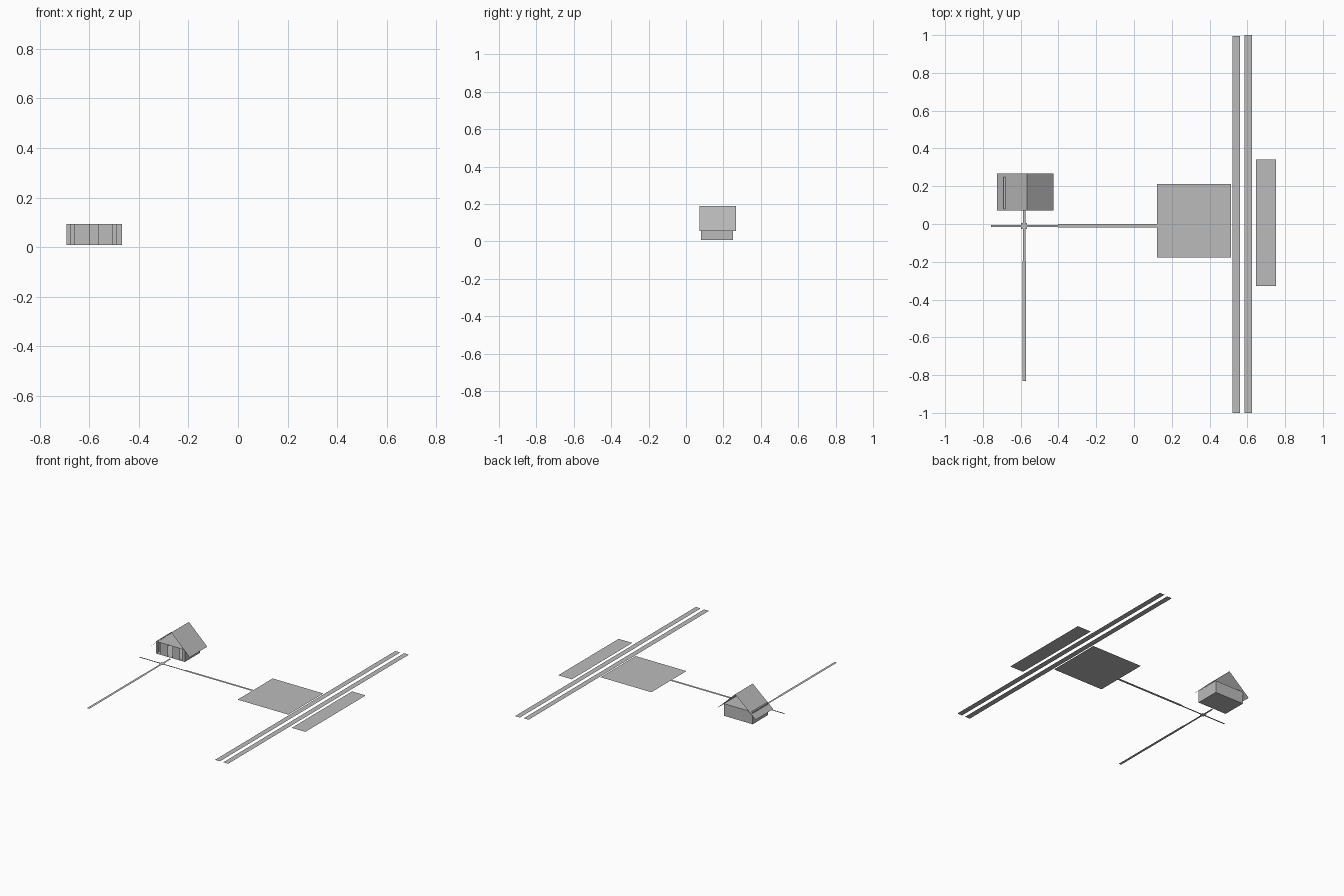
import bpy

if "Cube" in bpy.data.objects:
    bpy.data.objects.remove(bpy.data.objects["Cube"])

grey = bpy.data.materials.new("plain grey")
grey.diffuse_color = (0.5, 0.5, 0.5, 1)
grey.use_nodes = True
grey.node_tree.nodes["Principled BSDF"].inputs["Base Color"].default_value = grey.diffuse_color


def sheet(name, quads):
    """Object made of flat four-cornered panels."""
    verts = [p for q in quads for p in q]
    faces = [tuple(range(4 * i, 4 * i + 4)) for i in range(len(quads))]
    me = bpy.data.meshes.new(name)
    me.from_pydata(verts, [], faces)
    me.materials.append(grey)
    ob = bpy.data.objects.new(name, me)
    bpy.context.collection.objects.link(ob)
    return ob


def level(x0, x1, y0, y1, z):
    return [(x0, y0, z), (x1, y0, z), (x1, y1, z), (x0, y1, z)]


def upright(a, b, z0, z1):
    return [(*a, z0), (*b, z0), (*b, z1), (*a, z1)]


# Ground strips, lot and footpaths
ground = {
    "road_lane_left": (0.522, 0.56, -1, 0.995, 0.0),
    "road_lane_right": (0.586, 0.624, -1, 1, 0.0),
    "parking_lot": (0.121, 0.514, -0.177, 0.211, 0.0),
    "roadside_strip": (0.645, 0.751, -0.327, 0.341, 0.0),
    "path_west": (-0.757, -0.598, -0.016, -0.006, 0.0),
    "path_middle": (-0.566, -0.403, -0.016, -0.006, 0.0),
    "path_east": (-0.403, 0.121, -0.018, 0.0, 0.0),
    "path_crossing": (-0.598, -0.566, -0.027, 0.005, 0.0),
    "path_to_house": (-0.587, -0.574, 0.005, 0.08, 0.0),
    "path_front": (-0.587, -0.574, -0.195, -0.027, 0.0),
    "path_south": (-0.589, -0.571, -0.83, -0.195, 0.0),
}
for name, dims in ground.items():
    sheet(name, [level(*dims)])

# House shell: floor, ceiling, side and back walls
X0, X1, Y0, Y1, Z0, Z1 = -0.692, -0.468, 0.08, 0.25, 0.008, 0.093
floor = level(X0, X1, Y0, Y1, Z0)
floor.reverse()
sheet("house_floor", [floor])
sheet("house_ceiling", [level(X0, X1, Y0, Y1, Z1)])
sheet("house_walls", [
    upright((X1, Y0), (X1, Y1), Z0, Z1),
    upright((X1, Y1), (X0, Y1), Z0, Z1),
    upright((X0, Y1), (X0, Y0), Z0, Z1),
])

# Front wall panels either side of the door and tall window openings
spans = [(X0, -0.675), (-0.659, -0.599), (-0.562, -0.506), (-0.49, X1)]
sheet("front_wall", [upright((a, Y0), (b, Y0), Z0, Z1) for a, b in spans])

# Two thin roof slopes meeting at the ridge
RX, RZ, EZ, RY0, RY1 = -0.567, 0.191, 0.055, 0.071, 0.267
sheet("roof_left", [[(-0.726, RY0, EZ), (RX, RY0, RZ), (RX, RY1, RZ), (-0.726, RY1, EZ)]])
sheet("roof_right", [[(RX, RY0, RZ), (-0.425, RY0, EZ), (-0.425, RY1, EZ), (RX, RY1, RZ)]])
